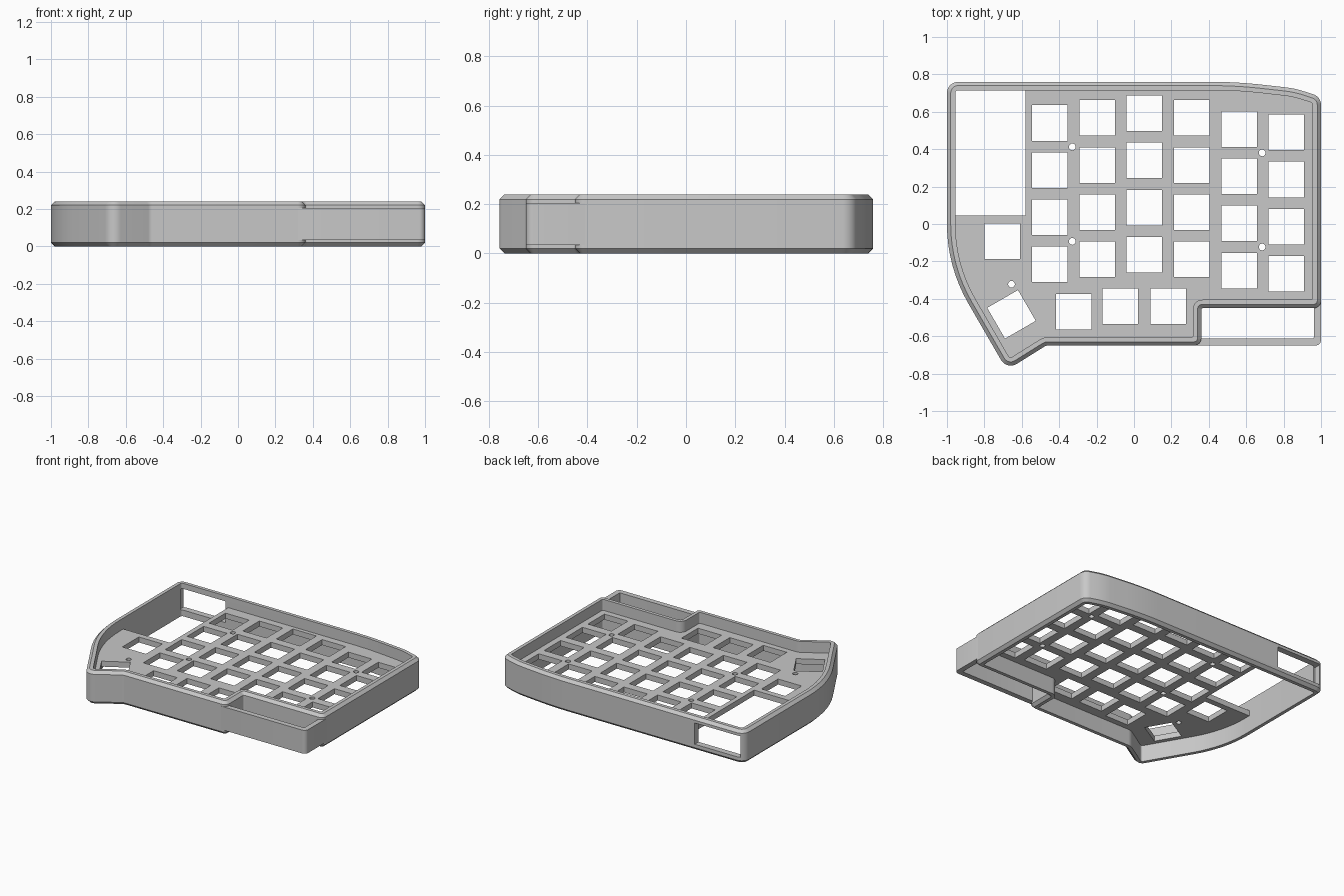
import bpy, bmesh, math
from mathutils import Vector, Matrix

cube = bpy.data.objects.get("Cube")
if cube:
    bpy.data.objects.remove(cube, do_unlink=True)

grey = bpy.data.materials.new("case grey")
grey.use_nodes = True
colour = (0.58, 0.58, 0.58, 1)
grey.diffuse_color = colour
grey.node_tree.nodes["Principled BSDF"].inputs["Base Color"].default_value = colour

HEIGHT, WALL, CHAMFER = 0.24, 0.045, 0.02
PLATE_LOW, PLATE_TOP = 0.12, 0.16
KEY, PITCH = 0.19, 0.252

# Case outline, counter-clockwise: x, y, corner radius
CASE = [(-1, 0.76, 0.06), (-1, -0.227, 0.847), (-0.68, -0.781, 0.06),
        (-0.47, -0.65, 0.04), (0.36, -0.65, 0.04), (0.36, -0.45, 0.005),
        (1, -0.45, 0.04), (1, 0.68, 0.06), (0.86, 0.725, 0.5), (0.55, 0.76, 2.5)]
# Front pocket outline, running into the case walls so the sides sit flush
POCKET = [(0.3, -0.4, 0), (0.3, -0.65, 0), (1, -0.65, 0.03), (1, -0.4, 0)]


def outline(corners, inset=0.0, steps=8):
    """Inset a polygon and round its corners with a fixed point count."""
    pts, n = [], len(corners)
    for i, (x, y, r) in enumerate(corners):
        here = Vector((x, y))
        a = (here - Vector(corners[i - 1][:2])).normalized()
        b = (Vector(corners[(i + 1) % n][:2]) - here).normalized()
        na, nb = Vector((-a.y, a.x)), Vector((-b.y, b.x))
        here = here + (na + nb) * inset / (1 + na.dot(nb))
        turn = math.atan2(a.x * b.y - a.y * b.x, a.dot(b))
        side = 1 if turn > 0 else -1
        r = max(r - side * inset, 0.008)
        start = here - a * r * math.tan(abs(turn) / 2)
        centre = start + na * side * r
        for k in range(steps + 1):
            pts.append(centre + Matrix.Rotation(turn * k / steps, 2) @ (start - centre))
    return pts


def finish(name, bm, smooth=True):
    bmesh.ops.recalc_face_normals(bm, faces=bm.faces)
    mesh = bpy.data.meshes.new(name)
    bm.to_mesh(mesh)
    bm.free()
    mesh.materials.append(grey)
    obj = bpy.data.objects.new(name, mesh)
    bpy.context.collection.objects.link(obj)
    if smooth:
        bpy.ops.object.select_all(action='DESELECT')
        obj.select_set(True)
        bpy.context.view_layer.objects.active = obj
        bpy.ops.object.shade_smooth_by_angle(angle=math.radians(25))
    return obj


def loft(name, corners, section, closed):
    """Skin a list of (inset, z) rings; closed makes a tube wall, else caps."""
    bm = bmesh.new()
    rings = [[bm.verts.new((p.x, p.y, z)) for p in outline(corners, d)] for d, z in section]
    pairs = list(zip(rings, rings[1:])) + ([(rings[-1], rings[0])] if closed else [])
    for lo, hi in pairs:
        for i in range(len(lo)):
            bm.faces.new((lo[i - 1], lo[i], hi[i], hi[i - 1]))
    if not closed:
        bm.faces.new(rings[0])
        bm.faces.new(rings[-1])
    return finish(name, bm)


def add_box(bm, lo, hi, turn=0.0):
    lo, hi = Vector(lo), Vector(hi)
    m = (Matrix.Translation((lo + hi) / 2) @ Matrix.Rotation(turn, 4, 'Z')
         @ Matrix.Diagonal((*(hi - lo), 1)))
    bmesh.ops.create_cube(bm, size=1, matrix=m)


def cut(obj, bm):
    """Subtract the shapes in bm from obj."""
    cutter = finish("cutter", bm, smooth=False)
    cutter.hide_render = True
    mod = obj.modifiers.new("cut", 'BOOLEAN')
    mod.object, mod.operation, mod.solver = cutter, 'DIFFERENCE', 'EXACT'
    bpy.ops.object.select_all(action='DESELECT')
    obj.select_set(True)
    bpy.context.view_layer.objects.active = obj
    bpy.ops.object.modifier_move_to_index(modifier="cut", index=0)
    bpy.ops.object.modifier_apply(modifier="cut")
    bpy.data.objects.remove(cutter, do_unlink=True)


# Outer wall with chamfered rims, and the back opening
wall = loft("case_wall", CASE,
            [(CHAMFER, 0), (0, CHAMFER), (0, HEIGHT - CHAMFER), (CHAMFER, HEIGHT),
             (WALL, HEIGHT), (WALL, 0)], True)
bm = bmesh.new()
add_box(bm, (-0.968, 0.705, 0.045), (-0.602, 0.8, 0.2))
cut(wall, bm)

# Switch plate with key holes and screw holes
plate = loft("switch_plate", CASE, [(WALL, PLATE_LOW), (WALL, PLATE_TOP)], False)
bm = bmesh.new()


def key_hole(x, y, turn=0.0):
    h = KEY / 2
    add_box(bm, (x - h, y - h, 0), (x + h, y + h, HEIGHT), turn)


for col, top in enumerate((0.54, 0.567, 0.592, 0.567, 0.507, 0.49)):
    for row in range(4):
        key_hole(-0.45 + col * 0.253, top - row * PITCH)
for x, y, turn in ((-0.705, -0.093, 0), (-0.655, -0.483, math.radians(30)),
                   (-0.323, -0.468, 0), (-0.073, -0.44, 0), (0.183, -0.44, 0)):
    key_hole(x, y, turn)
for x, y in ((-0.33, 0.412), (-0.33, -0.093), (0.685, 0.38), (0.685, -0.123), (-0.655, -0.322)):
    bmesh.ops.create_cone(bm, cap_ends=True, segments=20, radius1=0.018, radius2=0.018,
                          depth=0.4, matrix=Matrix.Translation((x, y, 0.12)))
cut(plate, bm)

# Open bay at the back corner of the plate
bm = bmesh.new()
add_box(bm, (-1.1, 0.045, 0), (-0.58, 0.9, HEIGHT))
cut(plate, bm)

# Lower front pocket, open above and below
pocket = loft("front_pocket", POCKET,
              [(0, 0.035), (0, 0.205), (0.038, 0.205), (0.038, 0.035)], True)
bm = bmesh.new()
add_box(bm, (0.2, -0.611, 0), (0.961, -0.3, HEIGHT))
cut(pocket, bm)
